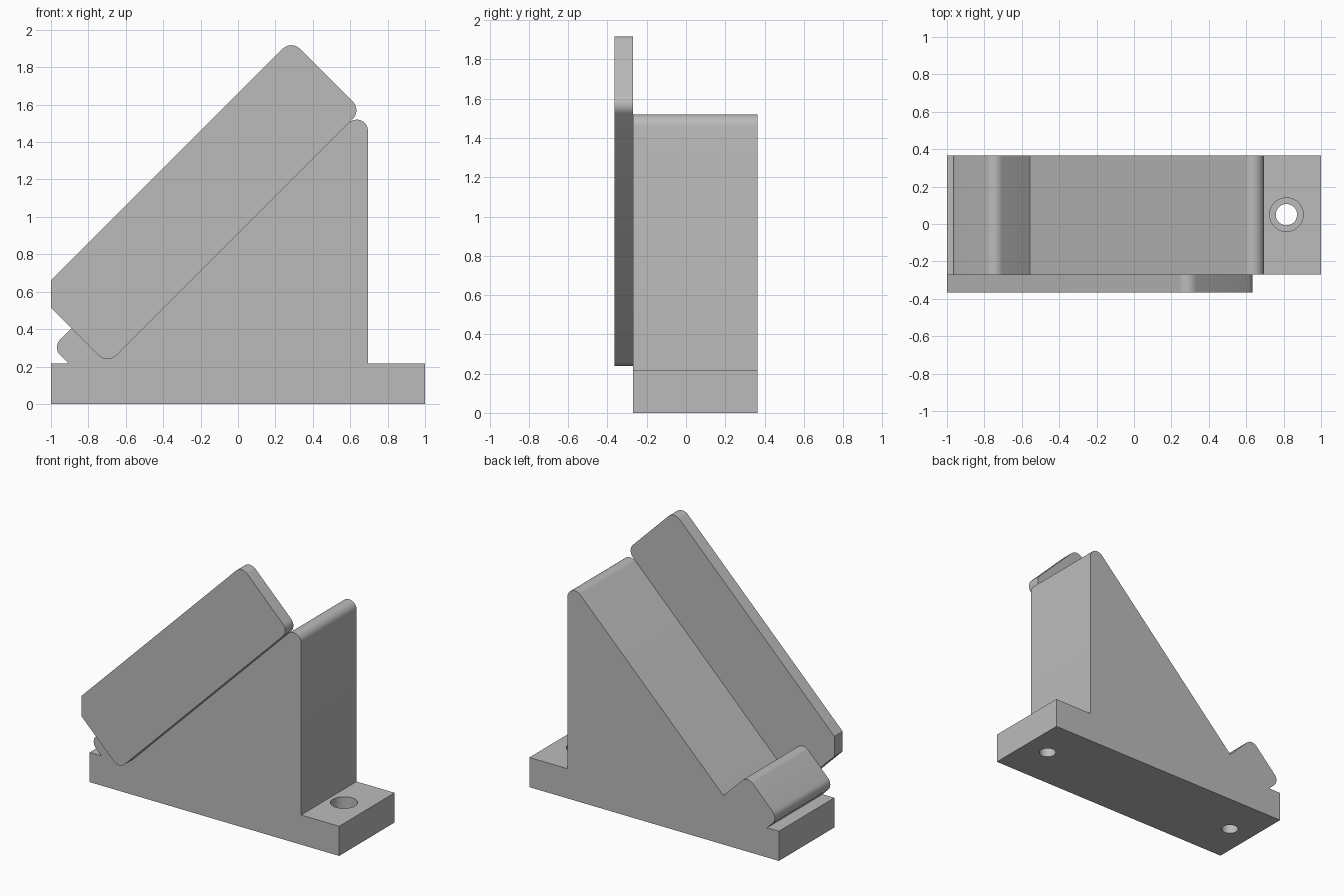
import bpy, bmesh, math
from mathutils import Vector

if "Cube" in bpy.data.objects:
    bpy.data.objects.remove(bpy.data.objects["Cube"])

grey = bpy.data.materials.new("plain grey")
grey.diffuse_color = (0.5, 0.5, 0.5, 1)
grey.use_nodes = True
grey.node_tree.nodes["Principled BSDF"].inputs["Base Color"].default_value = grey.diffuse_color


def rounded(points, steps=10):
    """Profile of (x, z, radius) corners, turned into a filleted outline."""
    out = []
    n = len(points)
    for i, (x, z, r) in enumerate(points):
        p = Vector((x, z))
        if r == 0:
            out.append(p)
            continue
        a = (Vector(points[i - 1][:2]) - p).normalized()
        b = (Vector(points[(i + 1) % n][:2]) - p).normalized()
        half = a.angle(b) / 2
        c = p + (a + b).normalized() * (r / math.sin(half))
        t = r / math.tan(half)
        u, v = p + a * t - c, p + b * t - c
        sweep = u.angle(v)
        for k in range(steps + 1):
            f = k / steps
            d = (u * math.sin((1 - f) * sweep) + v * math.sin(f * sweep)) / math.sin(sweep)
            out.append(c + d)
    return out


def extrude(name, points, y0, y1):
    bm = bmesh.new()
    face = bm.faces.new([bm.verts.new((p.x, y0, p.y)) for p in rounded(points)])
    ext = bmesh.ops.extrude_face_region(bm, geom=[face])
    moved = [g for g in ext["geom"] if isinstance(g, bmesh.types.BMVert)]
    bmesh.ops.translate(bm, verts=moved, vec=(0, y1 - y0, 0))
    bmesh.ops.recalc_face_normals(bm, faces=bm.faces)
    mesh = bpy.data.meshes.new(name)
    bm.to_mesh(mesh)
    bm.free()
    ob = bpy.data.objects.new(name, mesh)
    bpy.context.collection.objects.link(ob)
    mesh.materials.append(grey)
    return ob


def drill(ob, x, y, z0, z1, r):
    bpy.ops.mesh.primitive_cylinder_add(vertices=40, radius=r, depth=z1 - z0,
                                        location=(x, y, (z0 + z1) / 2))
    cutter = bpy.context.object
    cutter.hide_render = True
    cutter.data.materials.append(grey)
    mod = ob.modifiers.new("hole", "BOOLEAN")
    mod.operation, mod.solver, mod.object = "DIFFERENCE", "EXACT", cutter
    bpy.context.view_layer.objects.active = ob
    bpy.ops.object.modifier_apply(modifier=mod.name)
    bpy.data.objects.remove(cutter)


def diag(s, d, r):
    """Corner where x + z = s meets z - x = d."""
    return ((s - d) / 2, (s + d) / 2, r)


# Base, wedge and lower lip as one side profile
R, D = 0.06, 0.91
body = extrude("wedge_stand", [
    (-1, 0, 0), (1, 0, 0), (1, 0.215, 0), (0.695, 0.215, 0),
    (0.695, 0.695 + D, R),
    diag(-0.2, D, 0), diag(-0.2, 1.295, R), diag(-0.69, 1.295, R),
    (-0.905, 0.215, 0), (-1, 0.215, 0)], -0.27, 0.365)

# Screw holes: the right one is counterbored, the left one ends under the lip
drill(body, 0.815, 0.05, -0.1, 0.4, 0.057)
drill(body, 0.815, 0.05, 0.105, 0.4, 0.09)
drill(body, -0.815, 0.05, -0.1, 0.215, 0.057)

# Tilted side plate with its left corner cut off
plate = extrude("side_plate", [
    (-1, 0.515, 0), diag(-0.485, D, 0.065), diag(2.23, D, 0.065),
    diag(2.23, 1.66, 0.065), (-1, 0.66, 0)], -0.365, -0.27)

for ob in (body, plate):
    bpy.ops.object.select_all(action="DESELECT")
    ob.select_set(True)
    bpy.context.view_layer.objects.active = ob
    bpy.ops.object.shade_smooth_by_angle(angle=math.radians(30))
